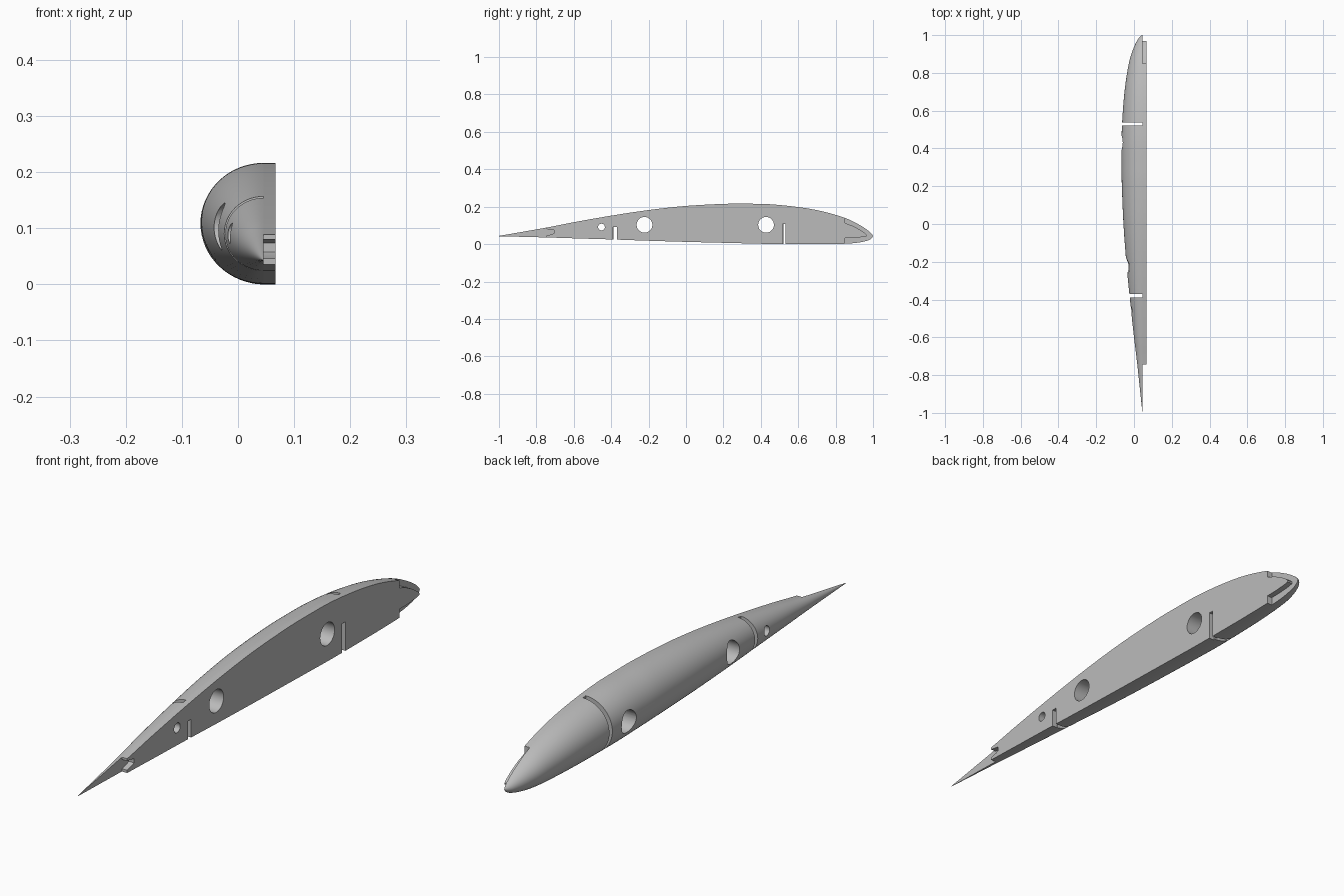
import bpy, bmesh, math
from mathutils import Vector, Matrix

if "Cube" in bpy.data.objects:
    bpy.data.objects.remove(bpy.data.objects["Cube"])

grey = bpy.data.materials.new("plain grey")
grey.use_nodes = True
grey.diffuse_color = (0.5, 0.5, 0.5, 1)
grey.node_tree.nodes["Principled BSDF"].inputs["Base Color"].default_value = (0.5, 0.5, 0.5, 1)

JOIN, ROOT = 0.0455, 0.067   # inner plane of the rounded tip, outer plane of the rib
WIDEN = 1.055                # sideways stretch of the rounded sections
SIDES, STEPS = 32, 6

# Airfoil stations from tail to nose: y, top, bottom
stations = [Vector(s) for s in (
    (-1, .0440, .0420), (-.745, .0885, .0355), (-.6, .117, .031), (-.4, .152, .025),
    (-.2, .182, .018), (0, .204, .012), (.2, .215, .007), (.32, .216, .004),
    (.45, .213, .001), (.6, .198, 0), (.73, .175, 0), (.85, .140, .002),
    (.92, .107, .008), (.97, .075, .019), (.992, .056, .031), (1, .0435, .0425))]


def spline(a, b, c, d, t):
    return 0.5 * (2 * b + (c - a) * t + (2 * a - 5 * b + 4 * c - d) * t * t
                  + (3 * b - a - 3 * c + d) * t ** 3)


profile = []
last = len(stations) - 1
for i in range(last):
    a, b, c, d = (stations[min(max(i + k, 0), last)] for k in (-1, 0, 1, 2))
    profile += [spline(a, b, c, d, k / STEPS) for k in range(STEPS)]
profile.append(stations[-1])


def finish(bm, name):
    bmesh.ops.recalc_face_normals(bm, faces=bm.faces)
    mesh = bpy.data.meshes.new(name)
    bm.to_mesh(mesh)
    bm.free()
    mesh.materials.append(grey)
    obj = bpy.data.objects.new(name, mesh)
    bpy.context.collection.objects.link(obj)
    return obj


def slab(name, outline, x0, x1):
    """Extrude a (y, z) outline sideways."""
    bm = bmesh.new()
    face = bm.faces.new([bm.verts.new((x0, y, z)) for y, z in outline])
    new = bmesh.ops.extrude_face_region(bm, geom=[face])["geom"]
    moved = [v for v in new if isinstance(v, bmesh.types.BMVert)]
    bmesh.ops.translate(bm, verts=moved, vec=(x1 - x0, 0, 0))
    return finish(bm, name)


def slot(y0, y1, top):
    return slab("slot_cutter", [(y0, -.1), (y1, -.1), (y1, top), (y0, top)], -.3, .3)


def hole(y, z, radius):
    ring = [(y + radius * math.cos(k * math.tau / 48), z + radius * math.sin(k * math.tau / 48))
            for k in range(48)]
    return slab("hole_cutter", ring, -.3, .3)


def carve(obj, cutters):
    """Cut the openings, then remove the cutters."""
    for cutter in cutters:
        cutter.hide_render = True
        mod = obj.modifiers.new("opening", 'BOOLEAN')
        mod.operation, mod.solver, mod.object = 'DIFFERENCE', 'EXACT', cutter
    graph = bpy.context.evaluated_depsgraph_get()
    mesh = bpy.data.meshes.new_from_object(obj.evaluated_get(graph))
    obj.modifiers.clear()
    obj.data = mesh
    for cutter in cutters:
        bpy.data.objects.remove(cutter)
    bpy.ops.object.select_all(action='DESELECT')
    obj.select_set(True)
    bpy.context.view_layer.objects.active = obj
    bpy.ops.object.shade_smooth_by_angle(angle=math.radians(30))


def holes():
    return [hole(-.222, .103, .042), hole(.428, .103, .042), hole(-.452, .091, .018)]


# Rounded wing tip: half-round sections lofted along the airfoil
bm = bmesh.new()
rows = []
for y, top, bottom in profile:
    r, mid = (top - bottom) / 2, (top + bottom) / 2
    rows.append([bm.verts.new((JOIN - WIDEN * r * math.sin(math.pi * k / SIDES), y,
                               mid + r * math.cos(math.pi * k / SIDES)))
                 for k in range(SIDES + 1)])
for p, q in zip(rows, rows[1:]):
    for k in range(SIDES):
        bm.faces.new((p[k], p[k + 1], q[k + 1], q[k]))
bm.faces.new(rows[0])
bm.faces.new(rows[-1])
bm.faces.new([r[0] for r in rows] + [r[-1] for r in reversed(rows)])
wing_tip = finish(bm, "wing_tip")
carve(wing_tip, holes() + [slot(.522, .538, .4), slot(-.388, -.370, .4)])

# Flat root rib: airfoil plate with a nose tongue and a notched tail
middle = [p for p in profile if -.746 < p.x < .851]
tongue = [(.85, .113), (.89, .098), (.925, .080), (.955, .060), (.968, .048),
          (.966, .042), (.95, .038), (.90, .034), (.85, .033)]
notch = [(-.745, .046), (-.715, .053), (-.705, .058), (-.705, .074), (-.745, .080)]
outline = ([(p.x, p.y) for p in middle] + tongue
           + [(p.x, p.z) for p in reversed(middle)] + notch)
root_rib = slab("root_rib", outline, JOIN, ROOT)
carve(root_rib, holes() + [slot(.515, .533, .108), slot(-.390, -.370, .092)])
